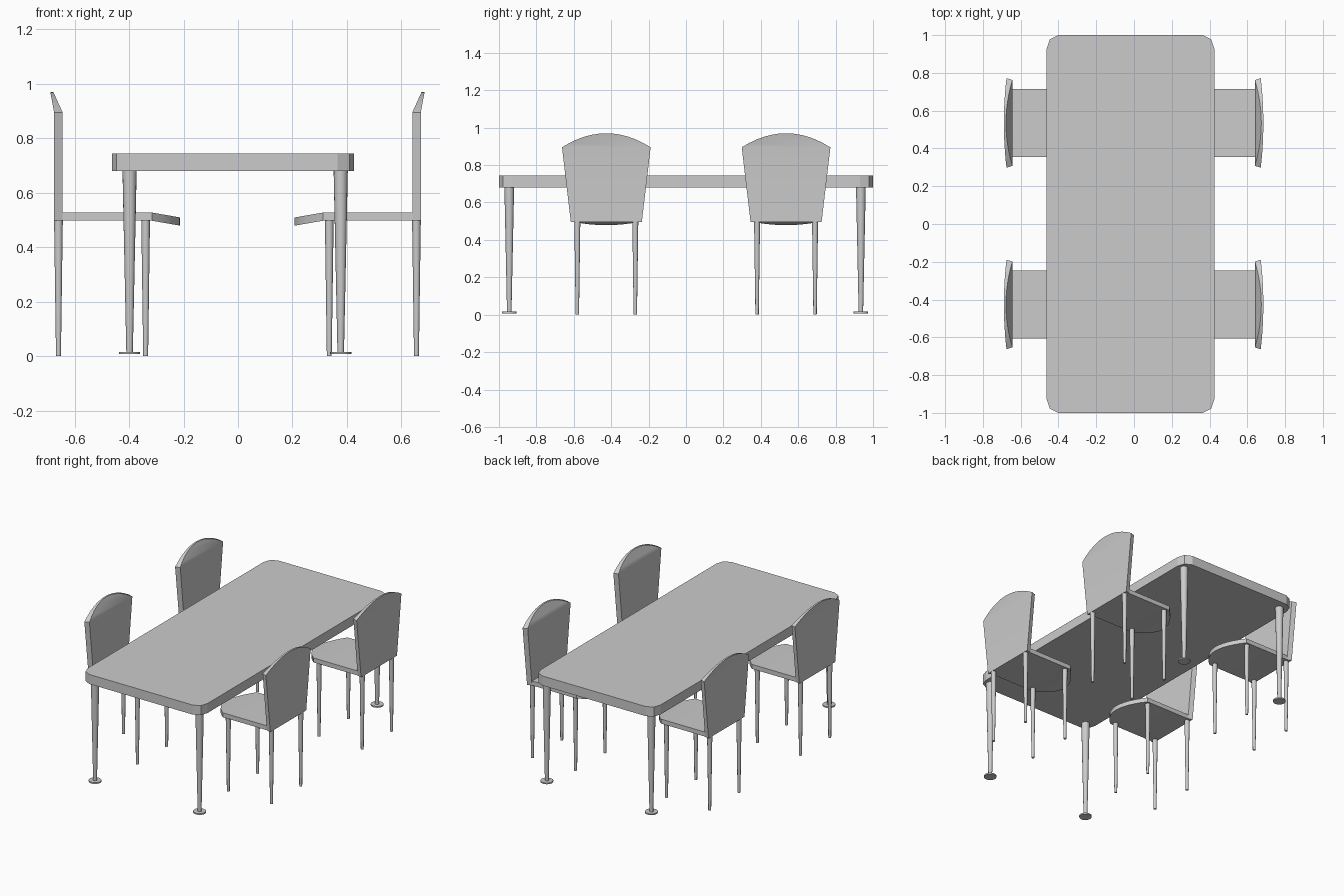
import bpy, bmesh, math

if "Cube" in bpy.data.objects:
    bpy.data.objects.remove(bpy.data.objects["Cube"])


def finish(name, bm, smooth=False):
    bmesh.ops.recalc_face_normals(bm, faces=bm.faces)
    me = bpy.data.meshes.new(name)
    bm.to_mesh(me)
    bm.free()
    ob = bpy.data.objects.new(name, me)
    bpy.context.collection.objects.link(ob)
    if smooth:
        bpy.ops.object.select_all(action='DESELECT')
        ob.select_set(True)
        bpy.context.view_layer.objects.active = ob
        bpy.ops.object.shade_smooth_by_angle(angle=math.radians(35))
    return ob


def loft(name, ring_a, ring_b, smooth=False):
    """Closed solid between two matching outlines."""
    bm = bmesh.new()
    a = [bm.verts.new(p) for p in ring_a]
    b = [bm.verts.new(p) for p in ring_b]
    bm.faces.new(a)
    bm.faces.new(b[::-1])
    n = len(a)
    for i in range(n):
        j = (i + 1) % n
        bm.faces.new((a[i], a[j], b[j], b[i]))
    return finish(name, bm, smooth)


def tapered(name, x, y, z0, z1, r0, r1, sides=16):
    def ring(r, z):
        return [(x + r * math.cos(2 * math.pi * i / sides),
                 y + r * math.sin(2 * math.pi * i / sides), z) for i in range(sides)]
    return loft(name, ring(r0, z0), ring(r1, z1), True)


CX = -0.002   # chairs mirror about this x
ARC = 12      # segments in chair curves


def arc(half):
    """Points across y with a 0..1 circular-style bulge."""
    return [(half * t, 1 - t * t) for t in (-1 + 2 * i / ARC for i in range(ARC + 1))]


def seat(name, s, cy):
    # flat rear panel plus rounded, downward sloping front
    bm = bmesh.new()
    half, rear, bend = 0.18, 0.672, 0.314

    def layer(z):
        back = [bm.verts.new((CX + s * rear, cy + y, z)) for y in (-half, half)]
        front = [bm.verts.new((CX + s * (bend - 0.104 * f), cy + y, z - 0.018 * f))
                 for y, f in arc(half)]
        bm.faces.new((back[0], front[0], front[-1], back[1]))
        bm.faces.new(front)
        return [back[0]] + front + [back[1]]
    lo, hi = layer(0.497), layer(0.527)
    for i in range(len(lo)):
        j = (i + 1) % len(lo)
        bm.faces.new((lo[i], lo[j], hi[j], hi[i]))
    finish(name, bm, True)


def backrest(name, s, cy):
    # upright flared panel, crowned by an arched top leaning outwards
    bm = bmesh.new()

    def layer(x, lean, low, high):
        base = [bm.verts.new((CX + s * x, cy + y, 0.497)) for y in (-low, low)]
        top = [bm.verts.new((CX + s * (x + lean * f), cy + y, 0.895 + 0.075 * f))
               for y, f in arc(high)]
        bm.faces.new((base[0], top[0], top[-1], base[1]))
        bm.faces.new(top)
        return [base[0]] + top + [base[1]]
    outer = layer(0.673, 0.014, 0.19, 0.237)
    inner = layer(0.642, 0.034, 0.182, 0.227)
    for i in range(len(outer)):
        j = (i + 1) % len(outer)
        bm.faces.new((outer[i], outer[j], inner[j], inner[i]))
    finish(name, bm, True)


# Table top with two-segment clipped corners
x0, x1 = -0.462, 0.425
outline = []
for ex, ey in ((x1, 1), (x0, 1), (x0, -1), (x1, -1)):
    dx, dy = (-1 if ex > 0 else 1), -ey
    corner = [(ex, ey + dy * 0.07), (ex + dx * 0.016, ey + dy * 0.022), (ex + dx * 0.06, ey)]
    outline += corner if ex * ey > 0 else corner[::-1]
loft("table_top", [(x, y, 0.679) for x, y in outline], [(x, y, 0.743) for x, y in outline])

# Table legs and their disc feet
for x in (-0.398, 0.377):
    for y in (-0.945, 0.935):
        tapered("table_leg", x, y, 0.015, 0.68, 0.012, 0.026)
        tapered("table_foot", x, y, 0.007, 0.016, 0.039, 0.039, 20)

# Four chairs, two on each side
for s in (-1, 1):
    for cy in (-0.426, 0.535):
        seat("chair_seat", s, cy)
        backrest("chair_back", s, cy)
        for dy in (-0.155, 0.155):
            tapered("chair_front_leg", CX + s * 0.337, cy + dy, 0, 0.498, 0.009, 0.016, 12)
            tapered("chair_rear_leg", CX + s * 0.657, cy + dy, 0, 0.498, 0.009, 0.016, 12)
